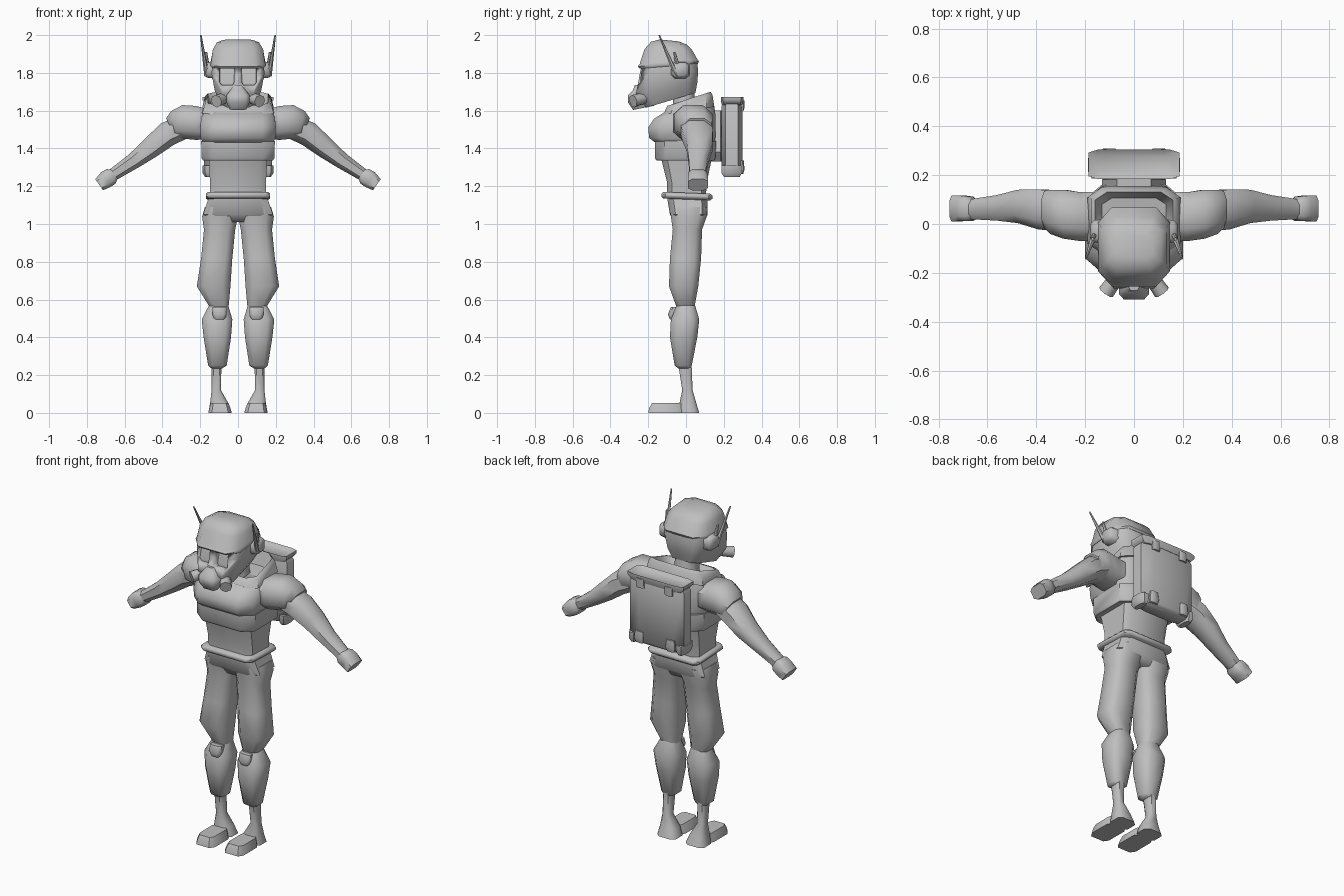
import bpy, bmesh, math
from mathutils import Vector, Matrix

grey = bpy.data.materials.new("plain_grey")
grey.diffuse_color = (0.52, 0.52, 0.52, 1)


def finish(name, bm, mirror=False, angle=50):
    """Turn a bmesh into a shaded, optionally mirrored object."""
    bmesh.ops.recalc_face_normals(bm, faces=bm.faces)
    me = bpy.data.meshes.new(name)
    bm.to_mesh(me)
    bm.free()
    me.materials.append(grey)
    ob = bpy.data.objects.new(name, me)
    bpy.context.collection.objects.link(ob)
    bpy.ops.object.select_all(action='DESELECT')
    ob.select_set(True)
    bpy.context.view_layer.objects.active = ob
    bpy.ops.object.shade_smooth_by_angle(angle=math.radians(angle))
    if mirror:
        ob.modifiers.new("mirror", 'MIRROR').use_mirror_merge = False
    return ob


def octagon(a0, a1, b0, b1, c):
    """Rectangle with chamfered corners; c is the chamfer share."""
    ca, cb = (a1 - a0) * c, (b1 - b0) * c
    return [(a0 + ca, b0), (a1 - ca, b0), (a1, b0 + cb), (a1, b1 - cb),
            (a1 - ca, b1), (a0 + ca, b1), (a0, b1 - cb), (a0, b0 + cb)]


def skin(name, rings, mirror=False, caps=True, angle=50):
    bm = bmesh.new()
    vs = [[bm.verts.new(p) for p in r] for r in rings]
    n = len(vs[0])
    for r, s in zip(vs, vs[1:]):
        for i in range(n):
            bm.faces.new((r[i], r[(i + 1) % n], s[(i + 1) % n], s[i]))
    if caps:
        bm.faces.new(vs[0])
        bm.faces.new(vs[-1])
    return finish(name, bm, mirror, angle)


def tower(name, rows, c=0.2, mirror=False, angle=50, caps=True):
    """Loft up z; rows are (z, x0, x1, y0, y1, slope of z along y)."""
    rings = []
    for z, x0, x1, y0, y1, *t in rows:
        t = t[0] if t else 0
        ym = (y0 + y1) / 2
        rings.append([(x, y, z + t * (y - ym)) for x, y in octagon(x0, x1, y0, y1, c)])
    return skin(name, rings, mirror, caps, angle)


def limb(name, rows, c=0.25, mirror=True):
    """Loft sideways; rows are (x, z, y, half height, half depth, lean in degrees)."""
    rings = []
    for x, z, y, h, d, lean in rows:
        s, k = math.sin(math.radians(lean)), math.cos(math.radians(lean))
        rings.append([(x + b * s, y + a, z + b * k) for a, b in octagon(-d, d, -h, h, c)])
    return skin(name, rings, mirror)


def rod(name, p, q, r0, r1, n=6, mirror=True):
    p, q = Vector(p), Vector(q)
    bm = bmesh.new()
    rot = (q - p).to_track_quat('Z', 'Y').to_matrix().to_4x4()
    bmesh.ops.create_cone(bm, cap_ends=True, segments=n, radius1=r0, radius2=r1,
                          depth=(q - p).length,
                          matrix=Matrix.Translation((p + q) / 2) @ rot)
    return finish(name, bm, mirror)


def wide(z, x, y0, y1, t=0):
    return (z, -x, x, y0, y1, t)


# Legs
tower("trouser_leg", [(1.09, .0, .175, -.085, .115), (1.04, .0, .19, -.08, .11),
                      (.97, .015, .18, -.07, .085), (.82, .03, .195, -.085, .08),
                      (.67, .04, .218, -.09, .065), (.56, .05, .15, -.05, .045)],
      .22, True)
tower("shin_guard", [(.58, .055, .148, -.045, .045), (.495, .03, .192, -.08, .07),
                     (.40, .037, .182, -.085, .06), (.25, .06, .158, -.06, .03),
                     (.235, .085, .14, -.04, .025)], .22, True)
tower("knee_pad", [(.495, .07, .125, -.085, -.03), (.52, .06, .135, -.096, -.03),
                   (.56, .06, .135, -.08, -.03)], .2, True)
tower("ankle", [(.25, .088, .14, -.04, .03), (.12, .09, .14, -.02, .035),
                (.05, .05, .148, -.035, .055), (0, .033, .157, -.035, .07)], .2, True)
tower("shoe_toe", [(0, .033, .157, -.2, -.015), (.025, .04, .152, -.195, -.015),
                   (.052, .05, .145, -.18, -.015)], .15, True)

# Hips and belt
tower("hips", [wide(1.14, .155, -.10, .115), wide(1.05, .185, -.085, .115),
               wide(1.01, .10, -.06, .09)], .15)
tower("belt", [wide(1.13, .16, -.12, .13, -.04), wide(1.14, .17, -.13, .14, -.04),
               wide(1.155, .17, -.13, .14, -.04), wide(1.165, .16, -.12, .13, -.04)], .08)

# Torso
tower("waist", [wide(1.14, .148, -.10, .105), wide(1.22, .148, -.10, .11),
                wide(1.34, .155, -.13, .135)], .12)
tower("vest", [wide(1.335, .185, -.155, .15), wide(1.35, .193, -.165, .155),
               wide(1.44, .195, -.165, .16)], .16)
tower("chest", [wide(1.425, .185, -.155, .15), wide(1.455, .198, -.195, .155),
                wide(1.52, .2, -.2, .155, .05), wide(1.57, .195, -.17, .155, .08),
                wide(1.61, .175, -.11, .15, .12)], .17)

# Open collar, high at the back
tower("collar", [wide(1.60, .19, -.12, .15, .15), wide(1.655, .175, -.10, .14, .25),
                 wide(1.665, .16, -.085, .13, .33), wide(1.61, .13, -.06, .105, .1)], .15)
tower("neck", [wide(1.58, .07, -.07, .06), wide(1.72, .06, -.07, .04)], .28)

# Arms
limb("shoulder_pad", [(.17, 1.53, .03, .08, .10, 0), (.22, 1.535, .03, .09, .10, 0),
                      (.285, 1.54, .04, .09, .10, 6), (.335, 1.525, .05, .075, .09, 15),
                      (.355, 1.505, .06, .06, .075, 25)])
limb("arm", [(.30, 1.51, .05, .065, .08, 20), (.375, 1.475, .06, .066, .082, 32),
             (.46, 1.405, .072, .056, .068, 38), (.55, 1.335, .066, .043, .052, 38),
             (.67, 1.255, .06, .032, .04, 36)])
limb("hand", [(.655, 1.265, .06, .03, .04, 36), (.672, 1.252, .062, .045, .05, 32),
              (.70, 1.235, .064, .046, .052, 32), (.735, 1.208, .063, .036, .053, 35)], .2)

# Helmeted head
head = tower("head", [wide(1.655, .085, -.21, .05, .30), wide(1.72, .122, -.265, .06, .18),
                      wide(1.80, .14, -.245, .064, .05), wide(1.845, .137, -.235, .06, .05)],
             .17)
tower("helmet", [wide(1.835, .14, -.245, .062, .08), wide(1.847, .147, -.255, .068, .08),
                 wide(1.86, .143, -.245, .06, .08), wide(1.925, .133, -.22, .03),
                 wide(1.957, .112, -.185, .005, -.08), wide(1.972, .075, -.14, -.04, -.1)],
      .19)

# Recessed eye windows
cutter = tower("eye_cutter", [(1.735, .028, .085, -.35, -.225), (1.75, .02, .098, -.35, -.225),
                              (1.822, .02, .098, -.35, -.205)], .02, True)
cutter.hide_render = True
cutter.hide_viewport = False
cutter.display_type = 'WIRE'
cut = head.modifiers.new("eyes", 'BOOLEAN')
cut.object = cutter
cut.operation = 'DIFFERENCE'
cut.solver = 'EXACT'

# Breathing mask with two angled filters
tower("mask", [wide(1.615, .045, -.28, -.17, .2), wide(1.645, .062, -.308, -.17),
               wide(1.68, .062, -.308, -.17), wide(1.71, .04, -.28, -.2),
               wide(1.735, .02, -.272, -.2)], .16)
rod("mask_filter", (.075, -.225, 1.665), (.115, -.28, 1.65), .03, .034, 8)

# Ear units and antennas
limb("ear_unit", [(.125, 1.815, -.03, .045, .05, 0), (.165, 1.815, -.03, .04, .045, 0),
                  (.178, 1.815, -.03, .028, .03, 0)], .2)
rod("antenna", (.165, -.05, 1.785), (.197, -.142, 2.0), .014, .004)
rod("short_antenna", (.16, -.04, 1.82), (.17, -.062, 1.91), .012, .007)

# Backpack
tower("backpack", [wide(1.26, .15, .20, .285), wide(1.275, .18, .187, .298),
                   wide(1.62, .18, .187, .298), wide(1.645, .165, .195, .29)], .2)
tower("backpack_lid", [wide(1.63, .165, .19, .297), wide(1.655, .187, .184, .304),
                       wide(1.672, .187, .184, .304), wide(1.655, .15, .205, .285)], .1)
tower("lid_clip", [(1.60, .07, .12, .28, .308), (1.655, .07, .12, .28, .31)], .2, True)
tower("base_clip", [(1.265, .08, .13, .27, .303), (1.29, .075, .135, .27, .31),
                    (1.335, .08, .13, .27, .306)], .2, True)
tower("base_knob", [(1.25, .14, .175, .20, .285), (1.27, .13, .188, .187, .295),
                    (1.31, .13, .188, .187, .295)], .25, True)
tower("backpack_mount", [wide(1.33, .09, .12, .19), wide(1.38, .13, .12, .19),
                         wide(1.60, .07, .12, .19)], .1)
